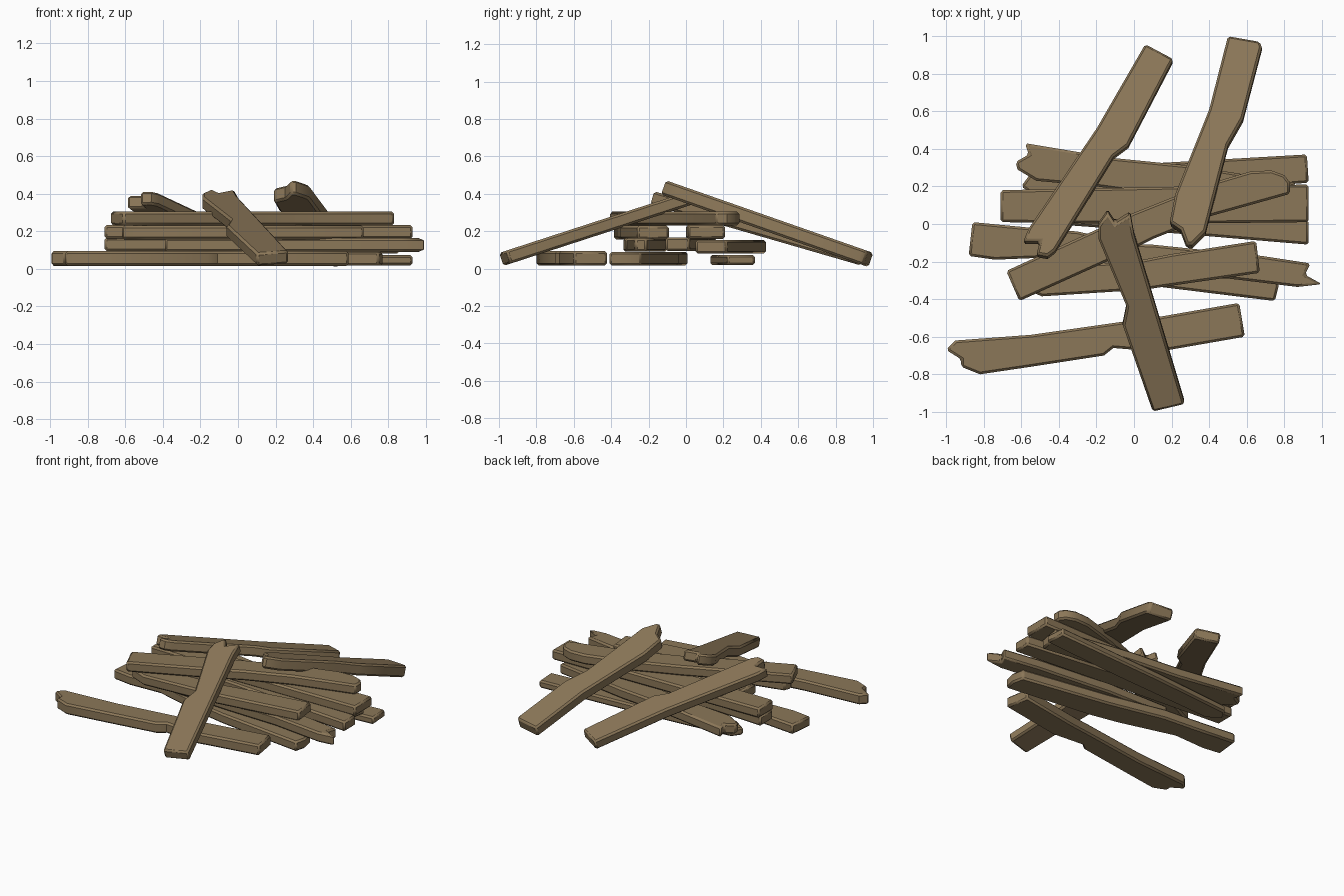
import bpy, bmesh
from mathutils import Vector

if "Cube" in bpy.data.objects:
    bpy.data.objects.remove(bpy.data.objects["Cube"])

wood = bpy.data.materials.new("weathered_brown_wood")
wood.diffuse_color = (0.26, 0.185, 0.098, 1)
wood.use_nodes = True
wood.node_tree.nodes["Principled BSDF"].inputs["Base Color"].default_value = wood.diffuse_color


def board(name, outline, z, slope=0.0, thick=0.073):
    """Broken board: top-view outline extruded about the plane z + slope * y."""
    bm = bmesh.new()
    n = Vector((0, -slope, 1)).normalized() * thick / 2
    mid = [Vector((x, y, z + slope * y)) for x, y in outline]
    top = [bm.verts.new(p + n) for p in mid]
    low = [bm.verts.new(p - n) for p in mid]
    bm.faces.new(top)
    bm.faces.new(low[::-1])
    k = len(mid)
    for i in range(k):
        j = (i + 1) % k
        bm.faces.new((top[i], low[i], low[j], top[j]))
    bmesh.ops.recalc_face_normals(bm, faces=bm.faces)
    me = bpy.data.meshes.new(name)
    bm.to_mesh(me)
    bm.free()
    me.materials.append(wood)
    ob = bpy.data.objects.new(name, me)
    bpy.context.collection.objects.link(ob)
    # worn edges
    bev = ob.modifiers.new("worn_edges", 'BEVEL')
    bev.width = 0.012
    bev.segments = 1
    bev.limit_method = 'ANGLE'
    bev.angle_limit = 0.9
    bpy.context.view_layer.objects.active = ob
    ob.select_set(True)
    bpy.ops.object.shade_smooth_by_angle(angle=0.6)
    ob.select_set(False)
    return ob


# ground layer
board("front_ground_board", [
    (-1.0, -.67), (-.95, -.62), (-.55, -.59), (-.06, -.52), (.1, -.50), (.56, -.42), (.59, -.60),
    (.13, -.68), (-.11, -.66), (-.16, -.70), (-.55, -.76), (-.82, -.80), (-.92, -.76), (-.92, -.72)],
    .055, thick=.078)
board("middle_ground_board", [
    (-.86, .01), (-.88, -.17), (-.74, -.19), (-.5, -.18), (-.1, -.29), (.1, -.33), (.75, -.41),
    (.77, -.33), (.75, -.24), (.1, -.13), (-.3, -.04), (-.55, -.02)], .053)
board("back_ground_board", [
    (.92, .37), (.93, .22), (.3, .17), (-.5, .13), (-.6, .2), (-.55, .27), (.05, .32)],
    .046, thick=.055)

# second layer
board("split_end_board", [
    (.94, -.21), (.91, -.27), (1.0, -.32), (.87, -.335), (.5, -.29), (.1, -.28),
    (-.39, -.25), (-.37, -.1), (.1, -.11), (.68, -.17)], .127)
board("hidden_board", [
    (.93, -.11), (.93, .02), (.1, .12), (-.71, .16), (-.71, .02), (.1, -.04)], .13)
board("back_splintered_board", [
    (-.58, .43), (-.56, .37), (-.63, .33), (-.62, .29), (-.52, .23), (-.2, .2), (.3, .13),
    (.83, .05), (.86, .22), (.3, .31), (-.1, .35)], .117)

# third layer
board("long_back_board", [
    (-.71, .18), (-.71, .01), (0, 0), (.93, .01), (.93, .21), (.3, .2), (-.2, .19)], .196)
board("short_front_board", [
    (.65, -.09), (.67, -.26), (.05, -.35), (-.49, -.385), (-.62, -.33), (-.6, -.27),
    (-.4, -.22), (0, -.2), (.2, -.16)], .193)

# top diagonal board
board("diagonal_board", [
    (-.68, -.25), (-.61, -.41), (-.1, -.18), (.1, -.08), (.4, .04), (.83, .16), (.83, .22),
    (.8, .26), (.73, .285), (.62, .28), (.35, .2), (0, .06), (-.2, -.03)], .268)

# boards leaning against the pile
board("front_leaning_board", [
    (.1, -.99), (.27, -.95), (.12, -.45), (0, -.05), (-.02, .06), (-.1, .01), (-.14, .07),
    (-.19, 0), (-.19, -.07), (-.04, -.43), (-.06, -.53)], .37, .325)
board("back_left_leaning_board", [
    (.06, .95), (.21, .87), (-.03, .41), (-.11, .35), (-.42, -.15), (-.46, -.18), (-.52, -.17),
    (-.5, -.1), (-.59, -.1), (-.56, -.03), (-.2, .5)], .326, -.29)
board("back_right_leaning_board", [
    (.5, .99), (.67, .96), (.68, .93), (.58, .55), (.5, .41), (.38, -.05), (.31, -.12),
    (.28, -.12), (.25, -.04), (.19, 0), (.22, .15), (.4, .6)], .392, -.35, .08)
